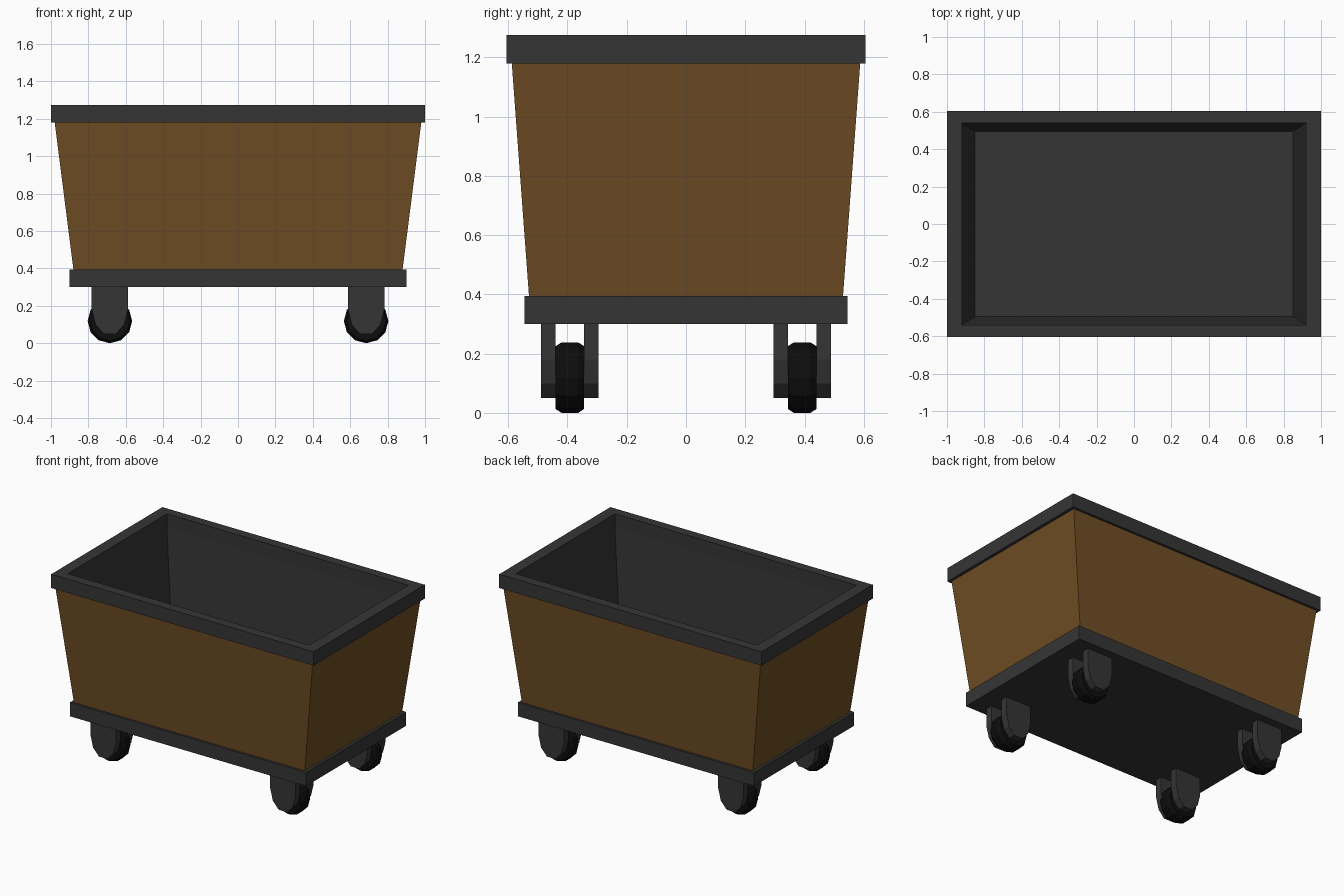
import bpy, bmesh
from math import cos, sin, pi

if "Cube" in bpy.data.objects:
    bpy.data.objects.remove(bpy.data.objects["Cube"])


def material(name, r, g, b):
    m = bpy.data.materials.new(name)
    m.diffuse_color = (r, g, b, 1)
    m.use_nodes = True
    m.node_tree.nodes["Principled BSDF"].inputs["Base Color"].default_value = m.diffuse_color
    return m


BROWN = material("brown_panel", 0.16, 0.075, 0.017)
DARK = material("dark_metal", 0.036, 0.036, 0.036)
BLACK = material("black_rubber", 0.004, 0.004, 0.004)


def loft(name, rings, mats, caps=True, closed=False, inner_from=None):
    """Skin a sequence of equal-sized point rings; inner spans use the second material."""
    bm = bmesh.new()
    loops = [[bm.verts.new(p) for p in ring] for ring in rings]
    n = len(loops[0])
    spans = len(loops) if closed else len(loops) - 1
    for i in range(spans):
        a, b = loops[i], loops[(i + 1) % len(loops)]
        for j in range(n):
            k = (j + 1) % n
            f = bm.faces.new((a[j], a[k], b[k], b[j]))
            f.material_index = int(inner_from is not None and i >= inner_from)
    if caps:
        bm.faces.new(loops[0][::-1])
        f = bm.faces.new(loops[-1])
        f.material_index = int(inner_from is not None)
    bmesh.ops.recalc_face_normals(bm, faces=bm.faces)
    me = bpy.data.meshes.new(name)
    bm.to_mesh(me)
    bm.free()
    for m in mats:
        me.materials.append(m)
    ob = bpy.data.objects.new(name, me)
    bpy.context.collection.objects.link(ob)
    return ob


def rect(x, y, z):
    return [(-x, -y, z), (x, -y, z), (x, y, z), (-x, y, z)]


# Base slab
loft("base", [rect(0.9, 0.545, 0.3), rect(0.9, 0.545, 0.395)], [DARK])

# Tapered bin with dark lining
loft("bin", [rect(0.88, 0.53, 0.395), rect(0.98, 0.588, 1.18),
             rect(0.92, 0.54, 1.18), rect(0.85, 0.495, 0.45)],
     [BROWN, DARK], inner_from=1)

# Top rim frame
loft("rim", [rect(1.0, 0.605, 1.18), rect(1.0, 0.605, 1.275),
             rect(0.92, 0.54, 1.275), rect(0.92, 0.54, 1.18)],
     [DARK], caps=False, closed=True)

# Casters: two fork plates and a chamfered 12-sided wheel at each corner
half = [(0.097, 0.3), (0.097, 0.18), (0.077, 0.10), (0.033, 0.05)]
plate = half + [(-x, z) for x, z in reversed(half)]
tread = [(-0.048, 0.106), (-0.028, 0.119), (0.028, 0.119), (0.048, 0.106)]
for side, sx in (("left", -1), ("right", 1)):
    for end, sy in (("front", -1), ("back", 1)):
        cx, cy = sx * 0.685, sy * 0.392
        for part, y0 in (("a", -0.097), ("b", 0.048)):
            loft(f"{end}_{side}_fork_{part}",
                 [[(cx + x, cy + y, z) for x, z in plate] for y in (y0, y0 + 0.049)],
                 [DARK])
        loft(f"{end}_{side}_wheel",
             [[(cx + r * cos(k * pi / 6), cy + y, 0.119 + r * sin(k * pi / 6))
               for k in range(12)] for y, r in tread],
             [BLACK])
